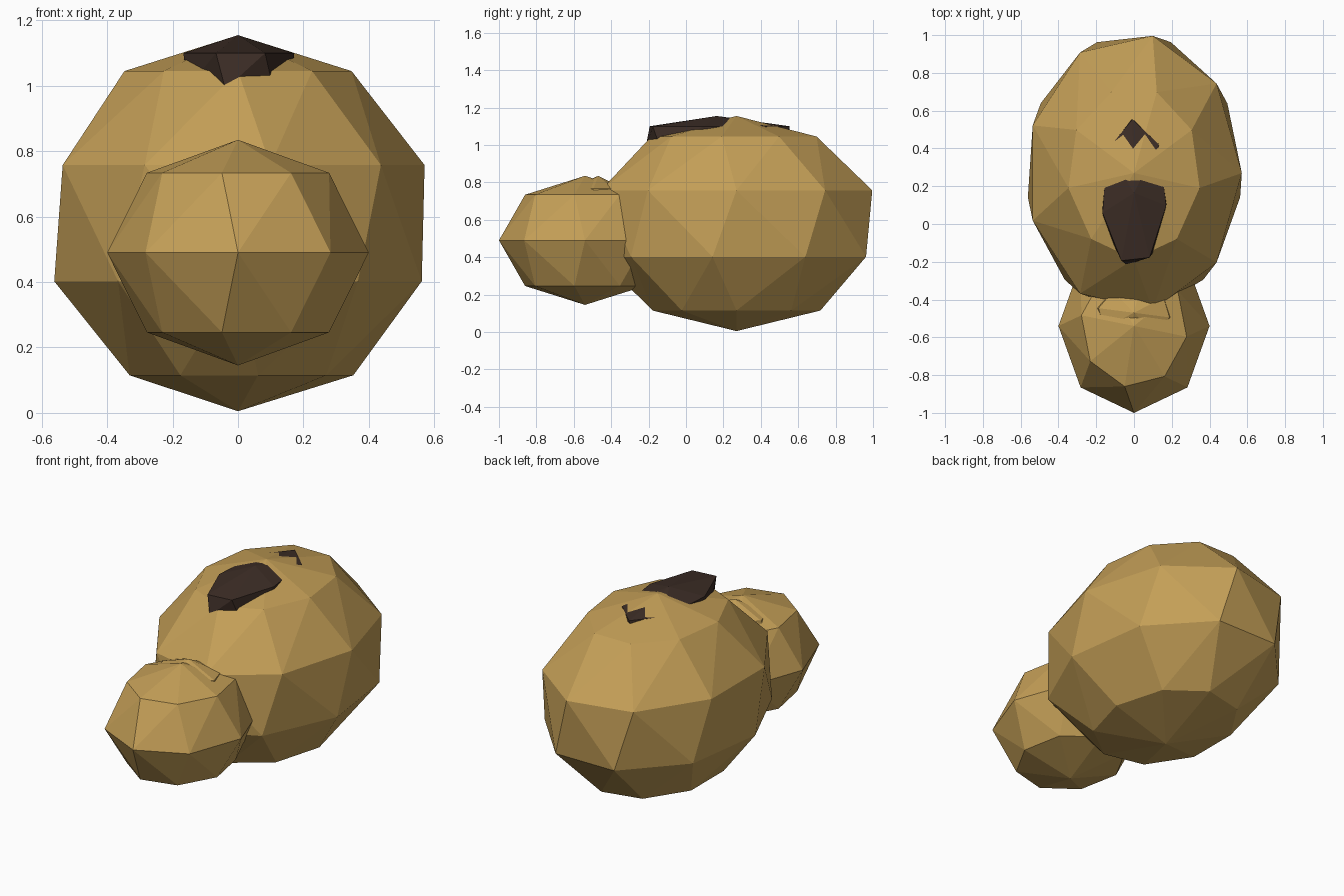
import bpy, bmesh
from math import sin, cos, pi, radians

cube = bpy.data.objects.get("Cube")
if cube:
    bpy.data.objects.remove(cube, do_unlink=True)


def make_material(name, rgb):
    mat = bpy.data.materials.new(name)
    mat.use_nodes = True
    mat.diffuse_color = (*rgb, 1)
    bsdf = next(n for n in mat.node_tree.nodes if n.type == 'BSDF_PRINCIPLED')
    bsdf.inputs["Base Color"].default_value = (*rgb, 1)
    bsdf.inputs["Roughness"].default_value = 0.9
    return mat


def faceted_ball(name, center, radii, segments, bands, mat):
    """Low-poly ellipsoid: every other ring is twisted, then skinned with triangles."""
    bm = bmesh.new()
    bm.verts.new((0, 0, 1))
    bm.verts.new((0, 0, -1))
    for ring in range(1, bands):
        tilt = pi * ring / bands
        twist = radians(-10) if ring % 2 else 0
        for i in range(segments):
            a = 2 * pi * i / segments + twist
            bm.verts.new((sin(tilt) * cos(a), sin(tilt) * sin(a), cos(tilt)))
    bmesh.ops.convex_hull(bm, input=list(bm.verts))
    for v in bm.verts:
        v.co = [v.co[k] * radii[k] for k in range(3)]
    bmesh.ops.recalc_face_normals(bm, faces=list(bm.faces))
    mesh = bpy.data.meshes.new(name)
    bm.to_mesh(mesh)
    bm.free()
    mesh.materials.append(mat)
    obj = bpy.data.objects.new(name, mesh)
    obj.location = center
    bpy.context.collection.objects.link(obj)
    return obj


tan = make_material("tan", (0.55, 0.345, 0.095))
dark_brown = make_material("dark brown", (0.045, 0.026, 0.019))

# Large body, with the head ball in front
faceted_ball("body", (0, 0.27, 0.58), (0.6, 0.775, 0.575), 9, 5, tan)
faceted_ball("head", (0, -0.54, 0.49), (0.4, 0.46, 0.345), 8, 4, tan)

# Small neck bulge where the two meet
faceted_ball("neck", (0, -0.47, 0.6), (0.27, 0.2, 0.235), 8, 4, tan)

# Dark patch along the back, mostly sunk into the body
faceted_ball("back_patch", (0, 0.165, 1.045), (0.2, 0.45, 0.11), 7, 3, dark_brown)
